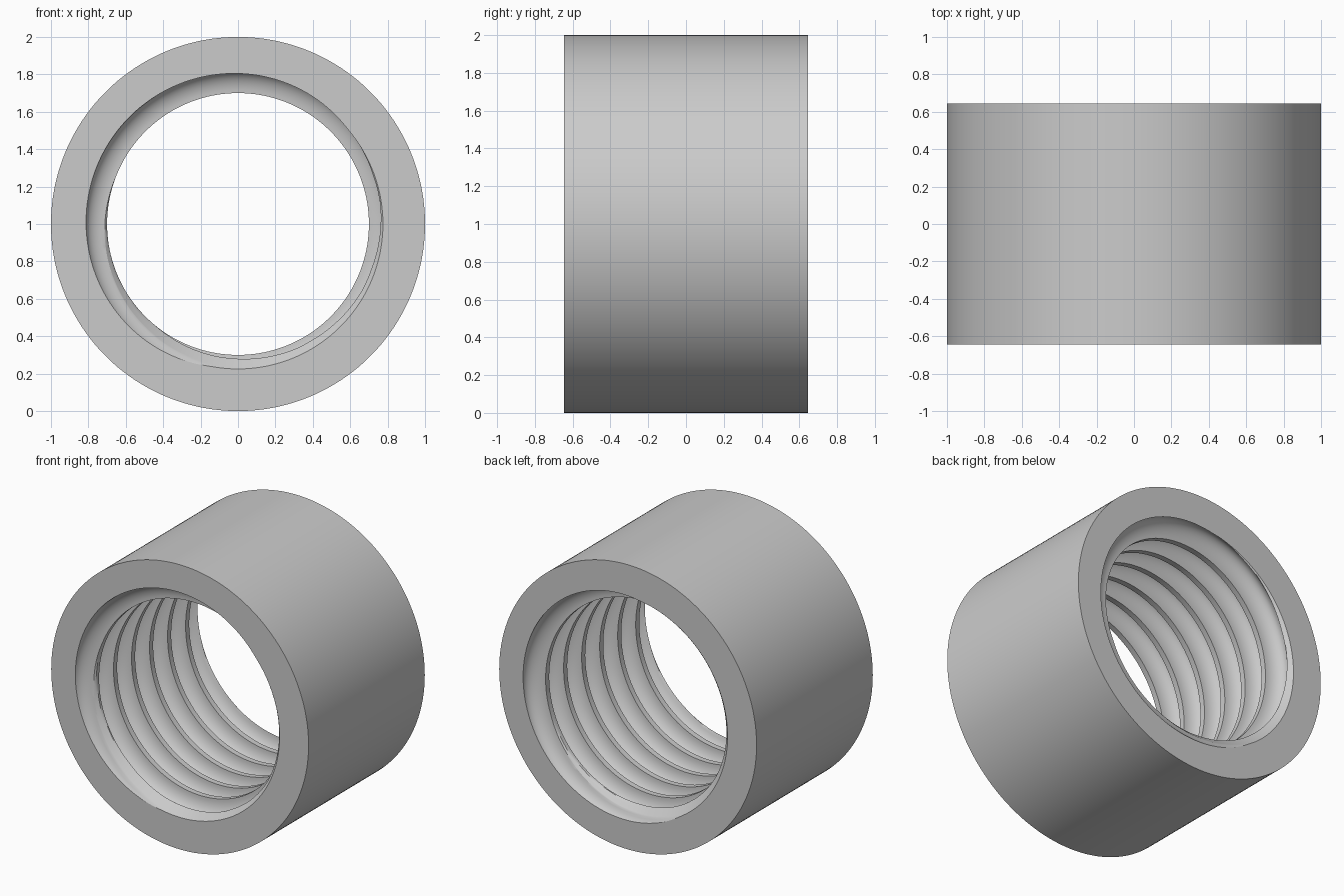
import bpy, bmesh
from math import pi, sin, cos, sqrt, radians, ceil

if "Cube" in bpy.data.objects:
    bpy.data.objects.remove(bpy.data.objects["Cube"], do_unlink=True)

OUTER = 1.0        # outside radius
BORE = 0.70        # radius at the thread crests
MOUTH = 0.775      # radius of the chamfer at each end
HALF = 0.645       # half length
PITCH = 0.2
GROOVE = 0.08      # half width of the rounded groove
DEPTH = 0.115      # groove depth
PHASE = radians(150)
COLUMNS = 180


def inner_radius(y, u):
    """Bore radius: elliptical thread groove combined with the end chamfers."""
    v = (u + PITCH / 2) % PITCH - PITCH / 2
    groove = BORE + DEPTH * sqrt(max(0.0, 1 - (v / GROOVE) ** 2))
    chamfer = MOUTH - (HALF - abs(y))
    return max(groove, chamfer)


# Offsets along one pitch: groove arc, then the flat crest
steps = [-GROOVE * cos(pi * k / 20) for k in range(20)]
steps += [GROOVE + (PITCH - 2 * GROOVE) * k / 4 for k in range(4)]
turns = ceil(2 * HALF / PITCH)
rows = [t * PITCH + s for t in range(-2, turns + 3) for s in steps]

# Threaded sleeve: helical rows cut off flat at both end faces
bm = bmesh.new()
columns = []
for j in range(COLUMNS + 1):
    a = 2 * pi * j / COLUMNS
    shift = -HALF + PITCH * (PHASE - a) / (2 * pi)

    def vert(r, y):
        return bm.verts.new((r * cos(a), y, OUTER + r * sin(a)))

    column = [vert(OUTER, -HALF)]
    for u in rows:
        y = min(HALF, max(-HALF, shift + u))
        column.append(vert(inner_radius(y, y - shift), y))
    column.append(vert(OUTER, HALF))
    columns.append(column)

for left, right in zip(columns, columns[1:]):
    for i in range(len(left)):
        k = (i + 1) % len(left)
        bm.faces.new((left[i], right[i], right[k], left[k]))
bmesh.ops.remove_doubles(bm, verts=bm.verts, dist=0.0002)
bmesh.ops.recalc_face_normals(bm, faces=bm.faces)

mesh = bpy.data.meshes.new("threaded_sleeve")
bm.to_mesh(mesh)
bm.free()
sleeve = bpy.data.objects.new("threaded_sleeve", mesh)
bpy.context.collection.objects.link(sleeve)

# Plain grey metal
grey = bpy.data.materials.new("plain_grey")
grey.use_nodes = True
colour = (0.6, 0.6, 0.6, 1)
grey.diffuse_color = colour
grey.node_tree.nodes["Principled BSDF"].inputs["Base Color"].default_value = colour
mesh.materials.append(grey)

bpy.ops.object.select_all(action="DESELECT")
sleeve.select_set(True)
bpy.context.view_layer.objects.active = sleeve
bpy.ops.object.shade_smooth_by_angle(angle=radians(30))
